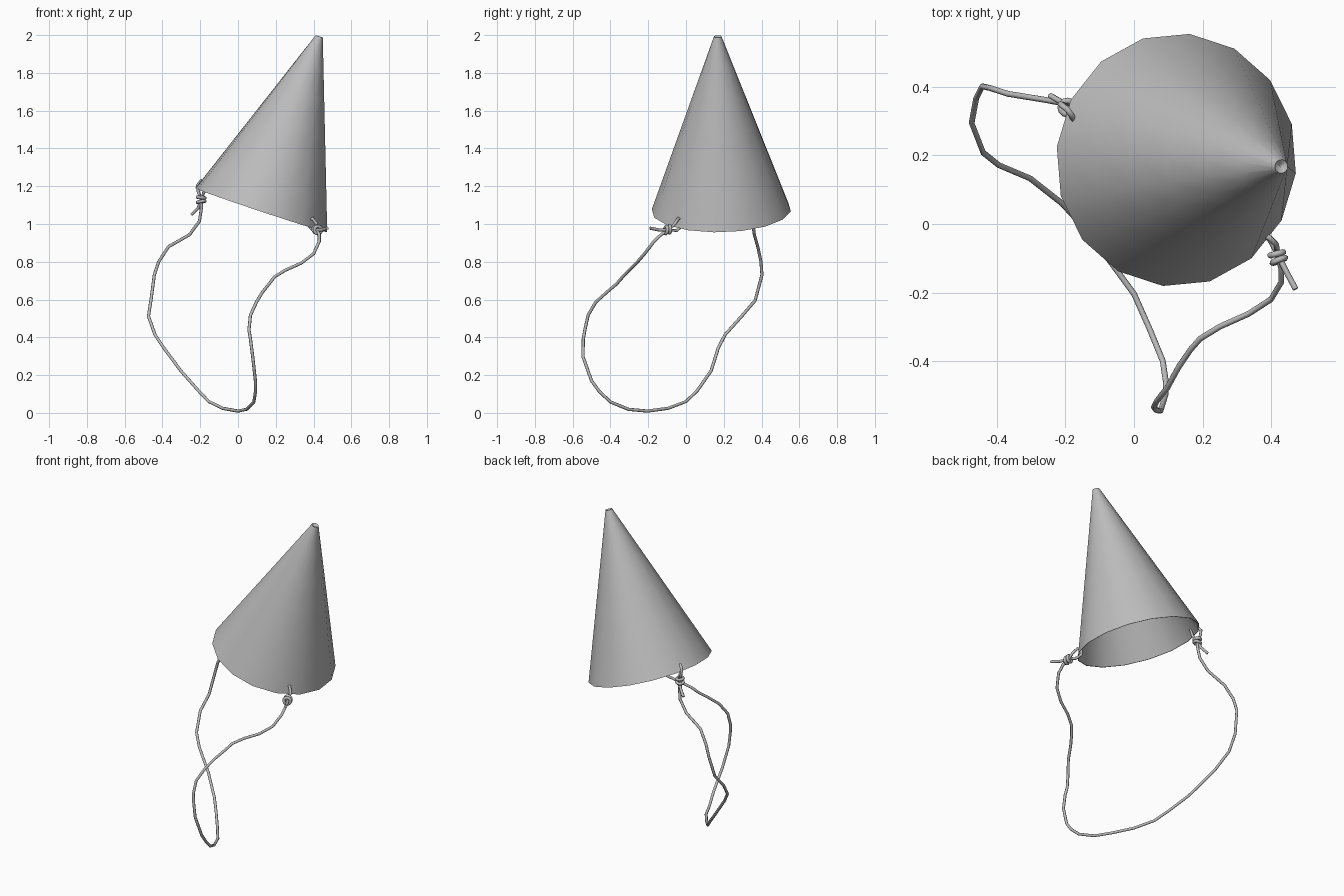
import bpy, bmesh, math
from mathutils import Vector

if "Cube" in bpy.data.objects:
    bpy.data.objects.remove(bpy.data.objects["Cube"])

grey = bpy.data.materials.new("light_grey")
grey.diffuse_color = (0.5, 0.5, 0.5, 1)
grey.use_nodes = True
grey.node_tree.nodes["Principled BSDF"].inputs["Base Color"].default_value = grey.diffuse_color


def smooth(obj, angle):
    bpy.ops.object.select_all(action='DESELECT')
    obj.select_set(True)
    bpy.context.view_layer.objects.active = obj
    bpy.ops.object.shade_smooth_by_angle(angle=math.radians(angle))


def cord(name, points, radius=0.0085, closed=False):
    """Round cord along a path of points."""
    cu = bpy.data.curves.new(name, 'CURVE')
    cu.dimensions = '3D'
    cu.bevel_depth = radius
    cu.bevel_resolution = 2
    cu.use_fill_caps = True
    sp = cu.splines.new('POLY')
    sp.points.add(len(points) - 1)
    for p, co in zip(sp.points, points):
        p.co = (*co, 1)
    sp.use_cyclic_u = closed
    sp.use_smooth = True
    cu.materials.append(grey)
    obj = bpy.data.objects.new(name, cu)
    bpy.context.collection.objects.link(obj)
    return obj


def coil(name, centre, axis, radius=0.020):
    """One closed turn of a knot."""
    q = Vector((0, 0, 1)).rotation_difference(Vector(axis))
    ring = [Vector(centre) + q @ Vector((radius * math.cos(a), radius * math.sin(a), 0))
            for a in [math.tau * i / 12 for i in range(12)]]
    return cord(name, ring, 0.009, True)


# Hat: leaning 16-sided hollow cone with a thin wall and a dimpled tip
SIDES = 16
base, tip = Vector((0.1235, 0.187, 1.073)), Vector((0.430, 0.168, 1.993))
axis = (tip - base).normalized()
across = Vector((0, 1, 0)).cross(axis).normalized()
back = axis.cross(across)
bm = bmesh.new()


def ring(t, r):
    """Ring of the cone at fraction t of its height."""
    verts = []
    for i in range(SIDES):
        a = math.radians(-6) + math.tau * i / SIDES
        verts.append(bm.verts.new(base.lerp(tip, t) + r * (math.cos(a) * across + math.sin(a) * back)))
    return verts


def bridge(profile):
    rings = [ring(t, r) for t, r in profile]
    for lower, upper in zip(rings, rings[1:]):
        for i in range(SIDES):
            j = (i + 1) % SIDES
            bm.faces.new((lower[i], lower[j], upper[j], upper[i]))


def side(offset, top):
    return [(top * k / 6, 0.370 - 0.350 * top * k / 6 - offset) for k in range(7)]


# inner wall from near the tip down, rim, outer wall up, dimple back down
bridge([(0.985, 0.0005)] + side(0.004, 0.97)[::-1] + side(0, 1.0) + [(0.985, 0.0005)])
bmesh.ops.remove_doubles(bm, verts=bm.verts, dist=0.0006)
me = bpy.data.meshes.new("hat_cone")
bm.to_mesh(me)
bm.free()
me.materials.append(grey)
hat = bpy.data.objects.new("hat_cone", me)
bpy.context.collection.objects.link(hat)
smooth(hat, 40)

# Chin string: hanging from the right knot round to the left knot
cord("chin_string", [
    (0.42, -0.093, 0.968), (0.43, -0.13, 0.945), (0.43, -0.17, 0.907), (0.40, -0.22, 0.842),
    (0.335, -0.262, 0.793), (0.25, -0.30, 0.755), (0.193, -0.335, 0.72), (0.165, -0.367, 0.683),
    (0.13, -0.418, 0.64), (0.098, -0.477, 0.587), (0.066, -0.518, 0.518), (0.058, -0.535, 0.44),
    (0.066, -0.544, 0.39), (0.078, -0.545, 0.297), (0.092, -0.50, 0.17), (0.093, -0.46, 0.115),
    (0.084, -0.40, 0.058), (0.045, -0.305, 0.019), (0.0, -0.204, 0.0095), (-0.08, -0.095, 0.024),
    (-0.155, 0.0, 0.06), (-0.21, 0.06, 0.118), (-0.303, 0.133, 0.223), (-0.395, 0.172, 0.347),
    (-0.44, 0.208, 0.415), (-0.474, 0.295, 0.512), (-0.461, 0.366, 0.595), (-0.443, 0.402, 0.73),
    (-0.42, 0.397, 0.80), (-0.368, 0.38, 0.88), (-0.257, 0.362, 0.943), (-0.204, 0.352, 1.015),
    (-0.193, 0.343, 1.09), (-0.195, 0.34, 1.13)])

# Left knot: loop through the rim, two coils and a loose tail
cord("left_loop", [(-0.195, 0.34, 1.13), (-0.21, 0.35, 1.17), (-0.215, 0.35, 1.205),
                   (-0.195, 0.335, 1.23), (-0.175, 0.305, 1.21), (-0.18, 0.315, 1.17)], closed=True)
cord("left_tail", [(-0.195, 0.34, 1.13), (-0.21, 0.355, 1.085), (-0.245, 0.375, 1.05)])
coil("left_coil_upper", (-0.195, 0.34, 1.14), (0.1, 0, 1))
coil("left_coil_lower", (-0.195, 0.34, 1.118), (-0.15, 0.1, 1))

# Right knot: the same, lying along the rim
cord("right_loop", [(0.42, -0.09, 0.968), (0.415, -0.06, 1.0), (0.395, -0.04, 1.03),
                    (0.375, -0.03, 1.02), (0.38, -0.025, 0.985), (0.40, -0.05, 0.965)], closed=True)
cord("right_tail", [(0.42, -0.09, 0.968), (0.445, -0.14, 0.968), (0.472, -0.19, 0.978)])
coil("right_coil_inner", (0.417, -0.087, 0.972), (0.25, -1, 0))
coil("right_coil_outer", (0.423, -0.106, 0.968), (0.4, -1, 0.1))
